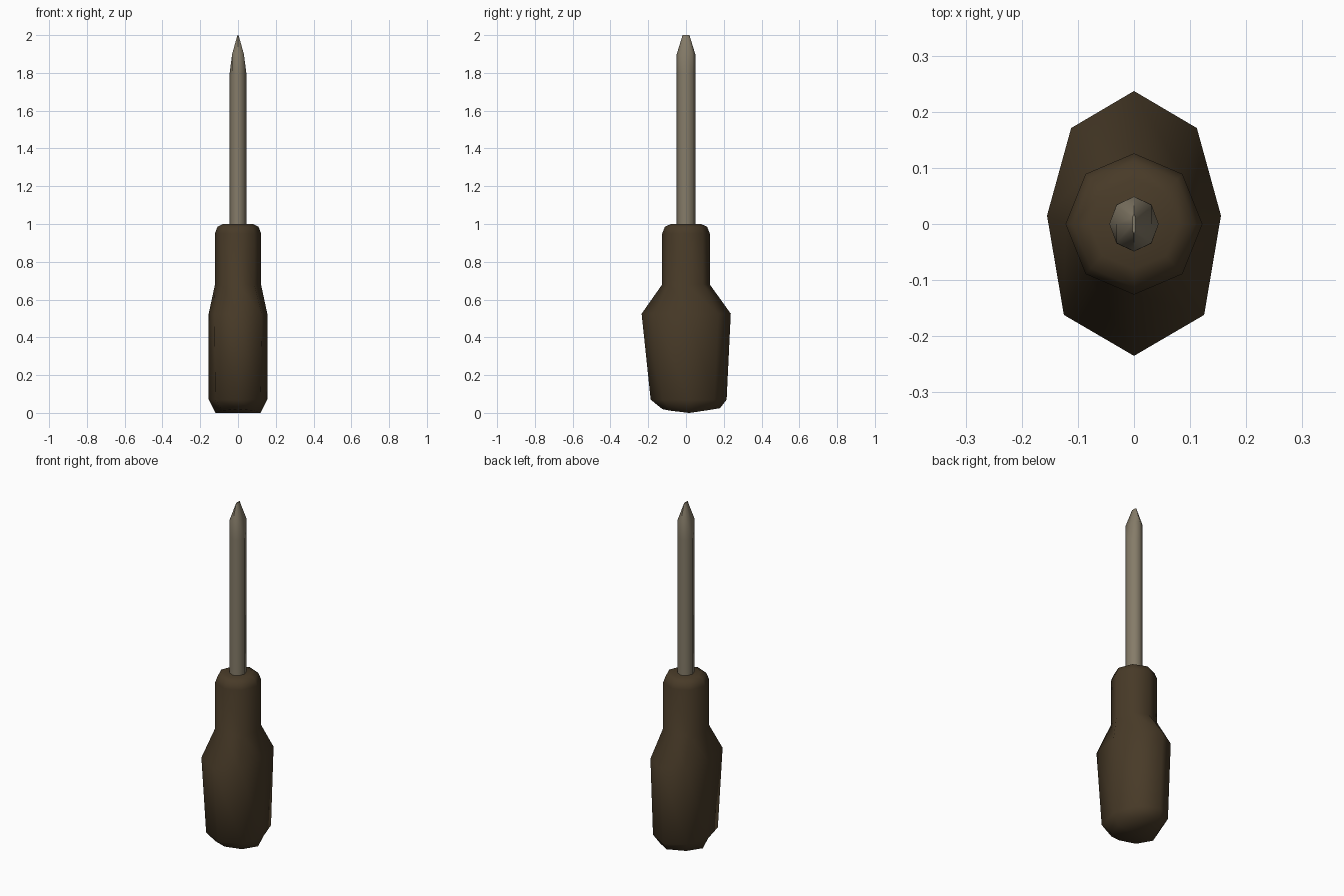
import bpy, bmesh, math

if "Cube" in bpy.data.objects:
    bpy.data.objects.remove(bpy.data.objects["Cube"])


def material(name, rgb):
    m = bpy.data.materials.new(name)
    m.diffuse_color = (*rgb, 1)
    m.use_nodes = True
    m.node_tree.nodes["Principled BSDF"].inputs["Base Color"].default_value = m.diffuse_color
    return m


def ring(half):
    """Mirror five (x, y, z) points, back to front, into an eight-sided ring."""
    return half + [(-x, y, z) for x, y, z in reversed(half[1:-1])]


def octagon(rx, ry, z):
    return ring([(rx * math.sin(i * math.pi / 4), ry * math.cos(i * math.pi / 4), z)
                 for i in range(5)])


def loft(name, rings, mat):
    bm = bmesh.new()
    rows = [[bm.verts.new(p) for p in r] for r in rings]
    for a, b in zip(rows, rows[1:]):
        for i in range(8):
            j = (i + 1) % 8
            bm.faces.new((a[i], a[j], b[j], b[i]))
    # Close both ends with fans
    for row in (rows[0], rows[-1]):
        c = bm.verts.new((0, sum(v.co.y for v in row) / 8, row[2].co.z))
        for i in range(8):
            bm.faces.new((c, row[i], row[(i + 1) % 8]))
    bmesh.ops.recalc_face_normals(bm, faces=bm.faces)
    me = bpy.data.meshes.new(name)
    bm.to_mesh(me)
    bm.free()
    me.materials.append(mat)
    ob = bpy.data.objects.new(name, me)
    bpy.context.collection.objects.link(ob)
    bpy.ops.object.select_all(action='DESELECT')
    ob.select_set(True)
    bpy.context.view_layer.objects.active = ob
    bpy.ops.object.shade_smooth_by_angle(angle=math.radians(60))
    return ob


wood = material("dark_brown", (0.065, 0.043, 0.021))
steel = material("worn_steel", (0.235, 0.2, 0.14))

# Handle: oval grip narrowing to a round neck with a bevelled collar
loft("handle", [
    ring([(0, 0.18, 0.025), (0.085, 0.12, 0.015), (0.12, 0.015, 0),
          (0.085, -0.085, 0.012), (0, -0.125, 0.02)]),
    ring([(0, 0.215, 0.07), (0.11, 0.15, 0.07), (0.155, 0.015, 0.07),
          (0.12, -0.125, 0.07), (0, -0.187, 0.07)]),
    ring([(0, 0.237, 0.525), (0.112, 0.171, 0.525), (0.155, 0.015, 0.525),
          (0.125, -0.162, 0.525), (0, -0.235, 0.525)]),
    octagon(0.122, 0.126, 0.68),
    octagon(0.122, 0.126, 0.95),
    octagon(0.109, 0.112, 0.985),
    octagon(0.08, 0.08, 1.0),
], wood)

# Shaft with a flattened blade tip
loft("shaft", [
    octagon(0.044, 0.049, 0.99),
    octagon(0.044, 0.049, 1.8),
    ring([(0, 0.049, 1.9), (0.031, 0.034, 1.9), (0.031, 0, 1.9),
          (0.031, -0.034, 1.9), (0, -0.049, 1.9)]),
    ring([(0, 0.018, 2), (0.003, 0.012, 2), (0.003, 0, 2),
          (0.003, -0.012, 2), (0, -0.018, 2)]),
], steel)
